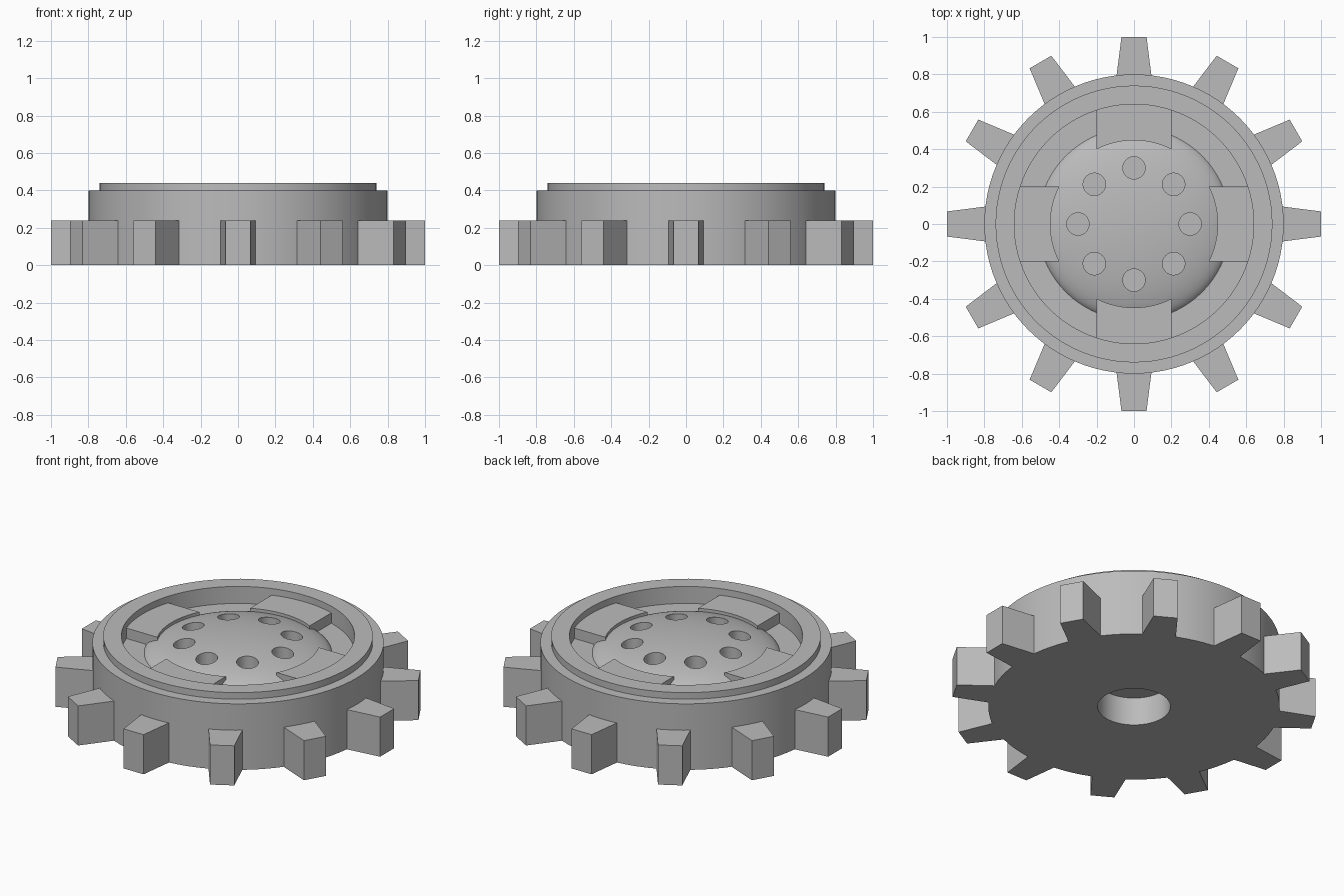
import bpy, bmesh
from math import sin, cos, pi, sqrt, radians
from mathutils import Matrix

cube = bpy.data.objects.get("Cube")
if cube:
    bpy.data.objects.remove(cube, do_unlink=True)

grey = bpy.data.materials.new("plain grey")
grey.use_nodes = True
COLOUR = (0.5, 0.5, 0.5, 1)
grey.diffuse_color = COLOUR
grey.node_tree.nodes["Principled BSDF"].inputs["Base Color"].default_value = COLOUR


def finish(name, bm):
    bmesh.ops.remove_doubles(bm, verts=bm.verts, dist=1e-5)
    bmesh.ops.recalc_face_normals(bm, faces=bm.faces)
    mesh = bpy.data.meshes.new(name)
    bm.to_mesh(mesh)
    bm.free()
    mesh.materials.append(grey)
    obj = bpy.data.objects.new(name, mesh)
    bpy.context.collection.objects.link(obj)
    return obj


def smooth(obj):
    bpy.ops.object.select_all(action="DESELECT")
    obj.select_set(True)
    bpy.context.view_layer.objects.active = obj
    bpy.ops.object.shade_smooth_by_angle(angle=radians(30))


def lathe(name, profile, steps=96):
    bm = bmesh.new()
    verts = [bm.verts.new((r, 0, z)) for r, z in profile]
    edges = [bm.edges.new(pair) for pair in zip(verts, verts[1:])]
    bmesh.ops.spin(bm, geom=verts + edges, cent=(0, 0, 0), axis=(0, 0, 1),
                   angle=2 * pi, steps=steps, use_merge=True)
    return finish(name, bm)


def prisms(name, outline, z0, z1, count):
    """Extrude an outline upward and repeat it around the axis."""
    bm = bmesh.new()
    for i in range(count):
        turn = Matrix.Rotation(2 * pi * i / count, 3, "Z")
        rings = [[bm.verts.new(turn @ Matrix.Translation((x, y, z)).translation)
                  for x, y in outline] for z in (z0, z1)]
        for ring in rings:
            bm.faces.new(ring)
        n = len(outline)
        for a in range(n):
            b = (a + 1) % n
            bm.faces.new((rings[0][a], rings[0][b], rings[1][b], rings[1][a]))
    return finish(name, bm)


def arc(radius, half_width, steps=12):
    ys = [half_width * (2 * i / steps - 1) for i in range(steps + 1)]
    return [(sqrt(radius ** 2 - y * y), y) for y in ys]


# Body: blind centre bore, stepped rim, recessed floor and shallow dome
FLOOR, DOME_R, DOME_BASE, DOME_H = 0.337, 0.52, 0.32, 0.12
profile = [(0, 0.17), (0.2, 0.17), (0.2, 0), (0.8, 0), (0.8, 0.4), (0.74, 0.4),
           (0.74, 0.44), (0.64, 0.44), (0.64, FLOOR)]
for i in range(25):
    t = radians(8) + (pi / 2 - radians(8)) * i / 24
    profile.append((DOME_R * cos(t) if i < 24 else 0, DOME_BASE + DOME_H * sin(t)))
body = lathe("wheel_body", profile)

# Ring of round holes sunk into the dome
hole = [(0.3 + 0.06 * cos(2 * pi * i / 32), 0.06 * sin(2 * pi * i / 32)) for i in range(32)]
cutter = prisms("hole_cutter", hole, 0.29, 0.6, 8)
cutter.hide_render = True
cut = body.modifiers.new("holes", "BOOLEAN")
cut.operation, cut.solver, cut.object = "DIFFERENCE", "EXACT", cutter
bpy.context.view_layer.objects.active = body
bpy.ops.object.modifier_apply(modifier=cut.name)
bpy.data.objects.remove(cutter, do_unlink=True)
smooth(body)

# Four retaining tabs between rim and dome
tabs = prisms("retaining_tabs", arc(0.447, 0.2) + arc(0.645, 0.2)[::-1], 0.3, 0.4, 4)
smooth(tabs)

# Twelve tapered teeth
tooth = [(0.78, -0.095), (1, -0.067), (1, 0.067), (0.78, 0.095)]
prisms("teeth", tooth, 0, 0.24, 12)
